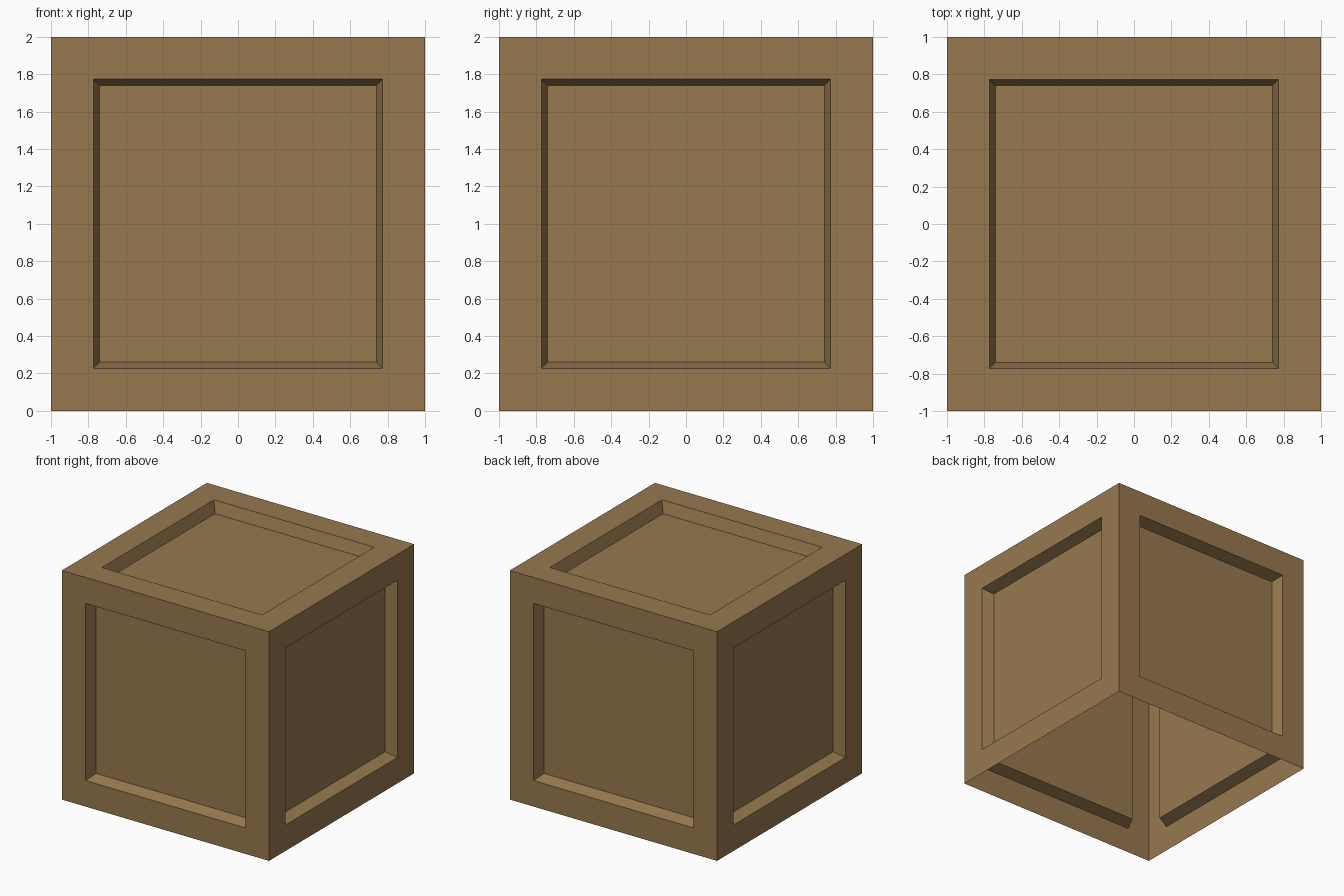
import bpy, bmesh
from mathutils import Matrix

if "Cube" in bpy.data.objects:
    bpy.data.objects.remove(bpy.data.objects["Cube"])

# Wood colour
wood = bpy.data.materials.new("brown_wood")
wood.diffuse_color = (0.31, 0.19, 0.077, 1.0)
wood.use_nodes = True
wood.node_tree.nodes["Principled BSDF"].inputs["Base Color"].default_value = wood.diffuse_color

# Crate shell: a cube with an open underside
bm = bmesh.new()
bmesh.ops.create_cube(bm, size=2.0, matrix=Matrix.Translation((0, 0, 1)))
bm.normal_update()
underside = [f for f in bm.faces if f.normal.z < -0.5]
bmesh.ops.delete(bm, geom=underside, context='FACES_ONLY')

# Flat border frame on each side, then a sunken panel with sloped edges
panels = list(bm.faces)
bmesh.ops.inset_individual(bm, faces=panels, thickness=0.227, depth=0.0,
                           use_even_offset=True)
bm.normal_update()
bmesh.ops.inset_individual(bm, faces=panels, thickness=0.033, depth=-0.1,
                           use_even_offset=True)

mesh = bpy.data.meshes.new("crate")
bm.to_mesh(mesh)
bm.free()
mesh.materials.append(wood)
crate = bpy.data.objects.new("crate", mesh)
bpy.context.collection.objects.link(crate)
